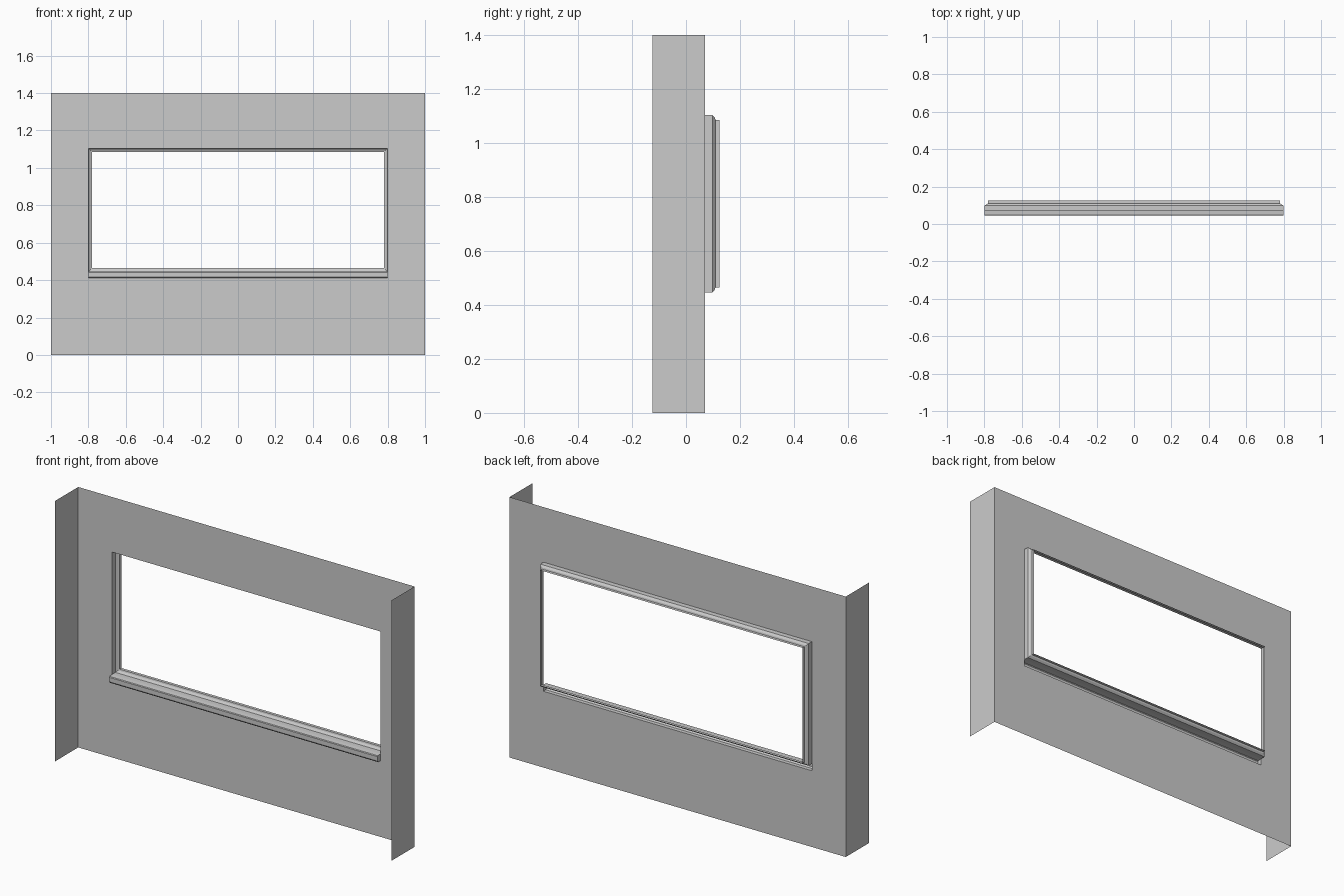
import bpy, bmesh

if "Cube" in bpy.data.objects:
    bpy.data.objects.remove(bpy.data.objects["Cube"])

HX, Z_SILL, Z_BOT, Z_TOP = 0.798, 0.41, 0.447, 1.104   # window opening
Y_WALL = 0.071


def make_object(name, build):
    mesh = bpy.data.meshes.new(name)
    bm = bmesh.new()
    build(bm)
    bmesh.ops.remove_doubles(bm, verts=bm.verts, dist=1e-5)
    bm.to_mesh(mesh)
    bm.free()
    obj = bpy.data.objects.new(name, mesh)
    bpy.context.collection.objects.link(obj)
    return obj


def rect(bm, hx, z0, z1, y):
    return [bm.verts.new((x, y, z)) for x, z in
            ((-hx, z0), (hx, z0), (hx, z1), (-hx, z1))]


def bridge(bm, a, b):
    n = len(a)
    for i in range(n):
        j = (i + 1) % n
        bm.faces.new((a[i], a[j], b[j], b[i]))


# Thin wall sheet with a rectangular opening
def wall(bm):
    bridge(bm, rect(bm, 1, 0, 1.4, Y_WALL),
           rect(bm, HX, Z_SILL, Z_TOP, Y_WALL))


# Return panel at one end of the wall
def side_panel(sign):
    def build(bm):
        pts = [(Y_WALL, 0), (-0.125, 0), (-0.125, 1.4), (Y_WALL, 1.4)]
        bm.faces.new([bm.verts.new((sign, y, z)) for y, z in pts[::sign]])
    return build


# Stepped sheet frame: (inset, y) profile swept round the opening
def frame(bm):
    profile = [(0, Y_WALL), (0, 0.098), (0.010, 0.107),
               (0.018, 0.109), (0.018, 0.125)]
    loops = [rect(bm, HX - d, Z_BOT + d, Z_TOP - d, y) for d, y in profile]
    for a, b in zip(loops, loops[1:]):
        bridge(bm, a, b)


# Sill: moulded profile, open at the back, with capped ends
def sill(bm):
    profile = [(Y_WALL, Z_BOT), (0.048, 0.445), (0.045, 0.441),
               (0.045, 0.417), (0.050, Z_SILL), (Y_WALL, Z_SILL)]
    left, right = ([bm.verts.new((x, y, z)) for y, z in profile]
                   for x in (-HX, HX))
    for i in range(len(profile) - 1):
        bm.faces.new((left[i], left[i + 1], right[i + 1], right[i]))
    bm.faces.new(left[::-1])
    bm.faces.new(right)


make_object("wall", wall)
make_object("side_panel_left", side_panel(-1))
make_object("side_panel_right", side_panel(1))
make_object("window_frame", frame)
make_object("window_sill", sill)
